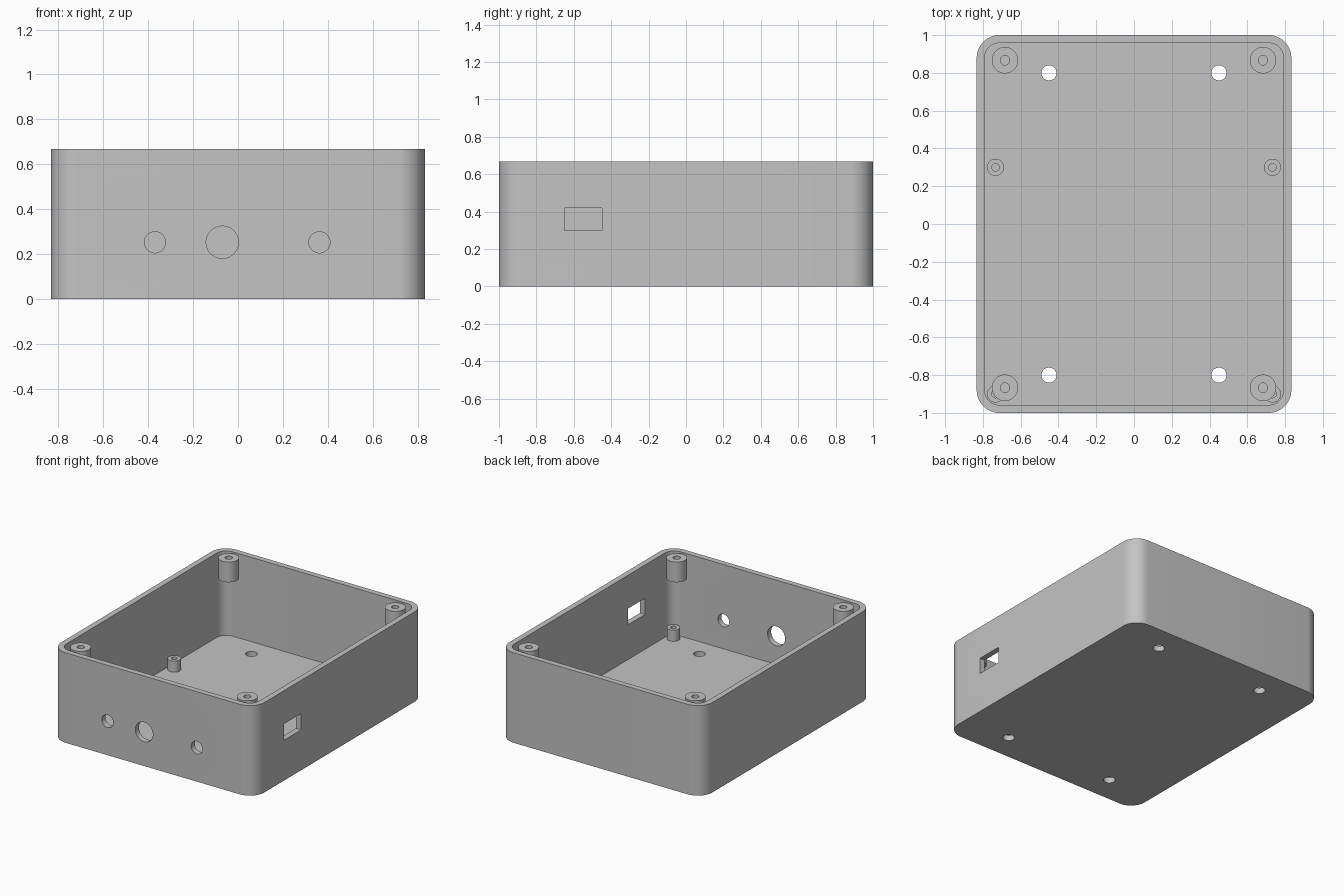
import bpy
import bmesh
from math import pi
from mathutils import Matrix

if "Cube" in bpy.data.objects:
    bpy.data.objects.remove(bpy.data.objects["Cube"], do_unlink=True)

HALF_X, HALF_Y, HEIGHT = 0.833, 1.0, 0.667
WALL, CORNER = 0.042, 0.12

grey = bpy.data.materials.new("neutral grey")
grey.use_nodes = True
colour = (0.55, 0.55, 0.55, 1)
grey.diffuse_color = colour
grey.node_tree.nodes["Principled BSDF"].inputs["Base Color"].default_value = colour


def finish(bm, name):
    bmesh.ops.recalc_face_normals(bm, faces=bm.faces)
    mesh = bpy.data.meshes.new(name)
    bm.to_mesh(mesh)
    bm.free()
    mesh.materials.append(grey)
    obj = bpy.data.objects.new(name, mesh)
    bpy.context.collection.objects.link(obj)
    return obj


def activate(obj):
    bpy.ops.object.select_all(action="DESELECT")
    obj.select_set(True)
    bpy.context.view_layer.objects.active = obj


def smooth(obj):
    activate(obj)
    bpy.ops.object.shade_smooth_by_angle(angle=pi / 6)


def block(name, low, high, radius=0):
    """Box between two corners, with optional rounded vertical edges."""
    bm = bmesh.new()
    bmesh.ops.create_cube(bm, size=1)
    for v in bm.verts:
        v.co = [l + (c + 0.5) * (h - l) for l, h, c in zip(low, high, v.co)]
    if radius:
        upright = [e for e in bm.edges
                   if abs(e.verts[0].co.z - e.verts[1].co.z) > 0.01]
        bmesh.ops.bevel(bm, geom=upright, offset=radius, segments=12,
                        profile=0.5, affect="EDGES")
    return finish(bm, name)


def drill(name, centre, radius, axis="Z"):
    """Cylindrical cutter through one wall."""
    bm = bmesh.new()
    turn = Matrix.Rotation(pi / 2, 4, "X") if axis == "Y" else Matrix()
    bmesh.ops.create_cone(bm, cap_ends=True, segments=48, radius1=radius,
                          radius2=radius, depth=0.2,
                          matrix=Matrix.Translation(centre) @ turn)
    return finish(bm, name)


def post(name, x, y, bottom, top, radius, bore, depth):
    """Round post with a blind screw hole, turned from a half profile."""
    profile = [(0, bottom), (radius, bottom), (radius, top),
               (bore, top), (bore, top - depth), (0, top - depth)]
    bm = bmesh.new()
    verts = [bm.verts.new((r, 0, z)) for r, z in profile]
    edges = [bm.edges.new(pair) for pair in zip(verts, verts[1:])]
    bmesh.ops.spin(bm, geom=verts + edges, axis=(0, 0, 1), cent=(0, 0, 0),
                   angle=2 * pi, steps=40)
    bmesh.ops.remove_doubles(bm, verts=bm.verts, dist=0.0005)
    bmesh.ops.translate(bm, verts=bm.verts, vec=(x, y, 0))
    smooth(finish(bm, name))


# Open case with rounded corners
case = block("case", (-HALF_X, -HALF_Y, 0), (HALF_X, HALF_Y, HEIGHT), CORNER)
ix, iy = HALF_X - WALL, HALF_Y - WALL
cutters = [block("cavity_cutter", (-ix, -iy, WALL), (ix, iy, 1), CORNER - WALL)]

# Front panel holes
for x, r in ((-0.37, 0.047), (-0.07, 0.072), (0.363, 0.047)):
    cutters.append(drill("front_hole_cutter", (x, -HALF_Y, 0.252), r, "Y"))

# Side port
cutters.append(block("port_cutter", (0.7, -0.65, 0.3), (0.9, -0.45, 0.42)))

# Floor mounting holes
for x in (-0.45, 0.45):
    for y in (-0.8, 0.8):
        cutters.append(drill("floor_hole_cutter", (x, y, 0), 0.04))

activate(case)
for cutter in cutters:
    cutter.hide_render = True
    cut = case.modifiers.new("cut", "BOOLEAN")
    cut.operation = "DIFFERENCE"
    cut.solver = "EXACT"
    cut.object = cutter
    bpy.ops.object.modifier_apply(modifier=cut.name)
    bpy.data.objects.remove(cutter, do_unlink=True)
smooth(case)

# Lid screw bosses at the rim and board standoffs on the floor
for side, sx in (("left", 1), ("right", -1)):
    for end, y in (("front", -0.867), ("back", 0.867)):
        post(f"{end}_{side}_lid_boss", sx * 0.683, y,
             HEIGHT - 0.15, HEIGHT, 0.07, 0.025, 0.12)
    for end, y in (("front", -0.9), ("middle", 0.3)):
        post(f"{end}_{side}_standoff", sx * 0.733, y,
             WALL - 0.01, 0.125, 0.045, 0.02, 0.08)
